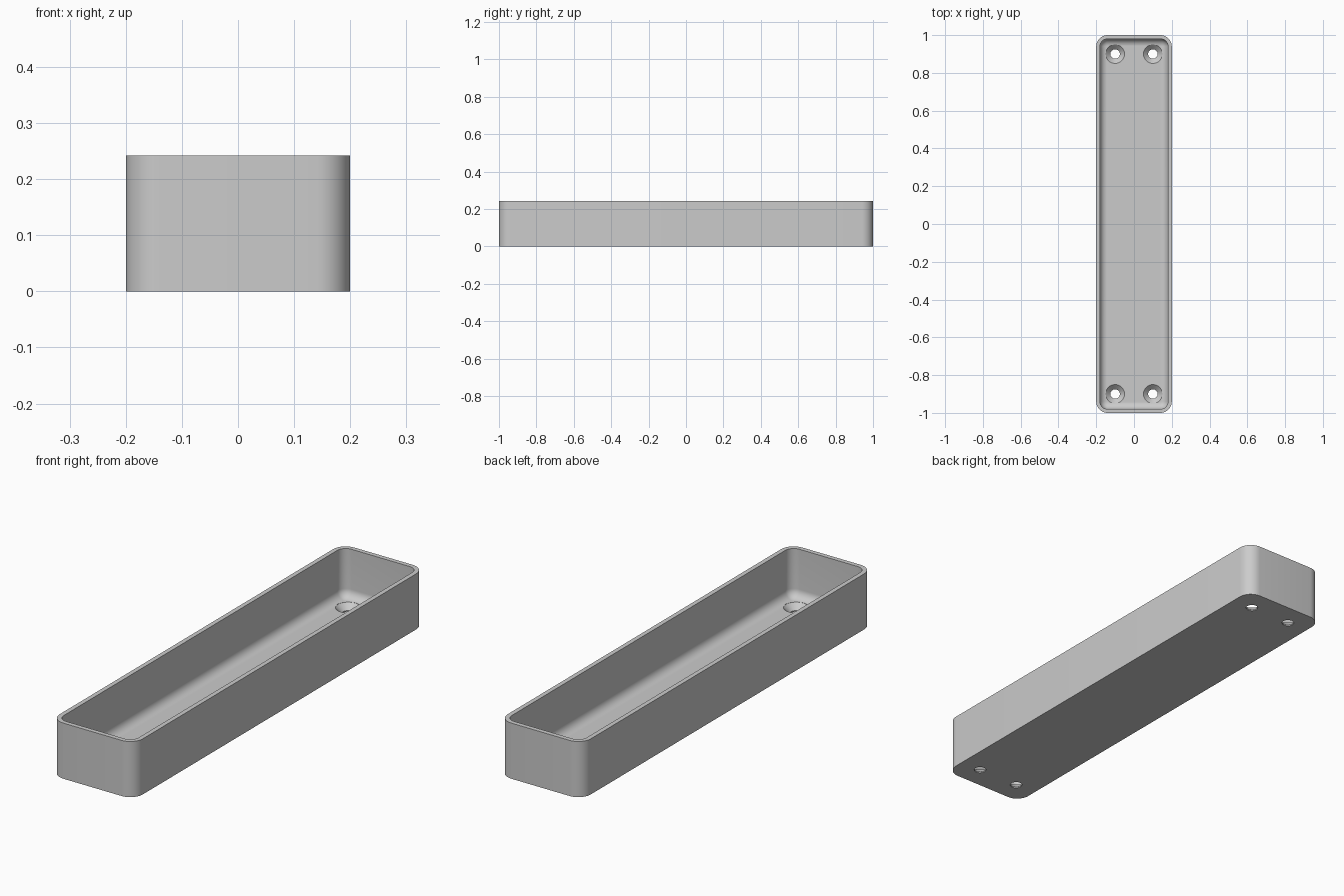
import bpy, bmesh, math
from mathutils import Matrix

if "Cube" in bpy.data.objects:
    bpy.data.objects.remove(bpy.data.objects["Cube"], do_unlink=True)

HALF_X, HALF_Y, HEIGHT = 0.2, 1.0, 0.242
CORNER, WALL, FLOOR, FILLET = 0.06, 0.02, 0.03, 0.038
STEPS = 10

grey = bpy.data.materials.new("plain grey")
grey.use_nodes = True
colour = (0.6, 0.6, 0.6, 1)
grey.diffuse_color = colour
grey.node_tree.nodes["Principled BSDF"].inputs["Base Color"].default_value = colour


def make_object(name, bm):
    bmesh.ops.recalc_face_normals(bm, faces=bm.faces)
    mesh = bpy.data.meshes.new(name)
    bm.to_mesh(mesh)
    bm.free()
    obj = bpy.data.objects.new(name, mesh)
    bpy.context.collection.objects.link(obj)
    mesh.materials.append(grey)
    return obj


def ring(bm, inset, z):
    """Rounded rectangle of vertices, moved inward from the outer wall."""
    r = CORNER - inset
    verts = []
    for quarter, (sx, sy) in enumerate([(1, 1), (-1, 1), (-1, -1), (1, -1)]):
        for i in range(STEPS + 1):
            a = math.pi / 2 * (quarter + i / STEPS)
            verts.append(bm.verts.new((sx * (HALF_X - CORNER) + r * math.cos(a),
                                       sy * (HALF_Y - CORNER) + r * math.sin(a), z)))
    return verts


# Tray: outer wall, rim, inner wall and rounded inner floor edge
bm = bmesh.new()
profile = [(0, 0), (0, HEIGHT), (WALL, HEIGHT)]
for i in range(STEPS + 1):
    a = math.pi / 2 * i / STEPS
    profile.append((WALL + FILLET * (1 - math.cos(a)),
                    FLOOR + FILLET * (1 - math.sin(a))))
rings = [ring(bm, inset, z) for inset, z in profile]
for low, high in zip(rings, rings[1:]):
    for i in range(len(low)):
        j = (i + 1) % len(low)
        bm.faces.new((low[i], low[j], high[j], high[i]))
bm.faces.new(rings[0])
bm.faces.new(rings[-1])
tray = make_object("tray", bm)

# Countersunk screw holes: a straight bore opening into a cone
bm = bmesh.new()
hole = [(0.025, -0.02), (0.025, FLOOR - 0.025), (0.05, FLOOR), (0.05, FLOOR + 0.06)]
for x in (-0.1, 0.1):
    for y in (-0.9, 0.9):
        loops = []
        for r, z in hole:
            circle = bmesh.ops.create_circle(bm, segments=40, radius=r,
                                             matrix=Matrix.Translation((x, y, z)))
            loops.append(circle["verts"])
        for low, high in zip(loops, loops[1:]):
            for i in range(40):
                j = (i + 1) % 40
                bm.faces.new((low[i], low[j], high[j], high[i]))
        bm.faces.new(loops[0])
        bm.faces.new(loops[-1])
cutter = make_object("screw_hole_cutter", bm)
cutter.hide_render = True
cutter.hide_viewport = True

cut = tray.modifiers.new("screw holes", "BOOLEAN")
cut.operation = "DIFFERENCE"
cut.solver = "EXACT"
cut.object = cutter

# Apply the cut, then shade the rounded parts smoothly
bpy.context.view_layer.update()
cut_mesh = bpy.data.meshes.new_from_object(
    tray.evaluated_get(bpy.context.evaluated_depsgraph_get()))
tray.modifiers.clear()
tray.data = cut_mesh
bpy.data.objects.remove(cutter, do_unlink=True)
bpy.ops.object.select_all(action="DESELECT")
tray.select_set(True)
bpy.context.view_layer.objects.active = tray
bpy.ops.object.shade_smooth_by_angle(angle=math.radians(30))
